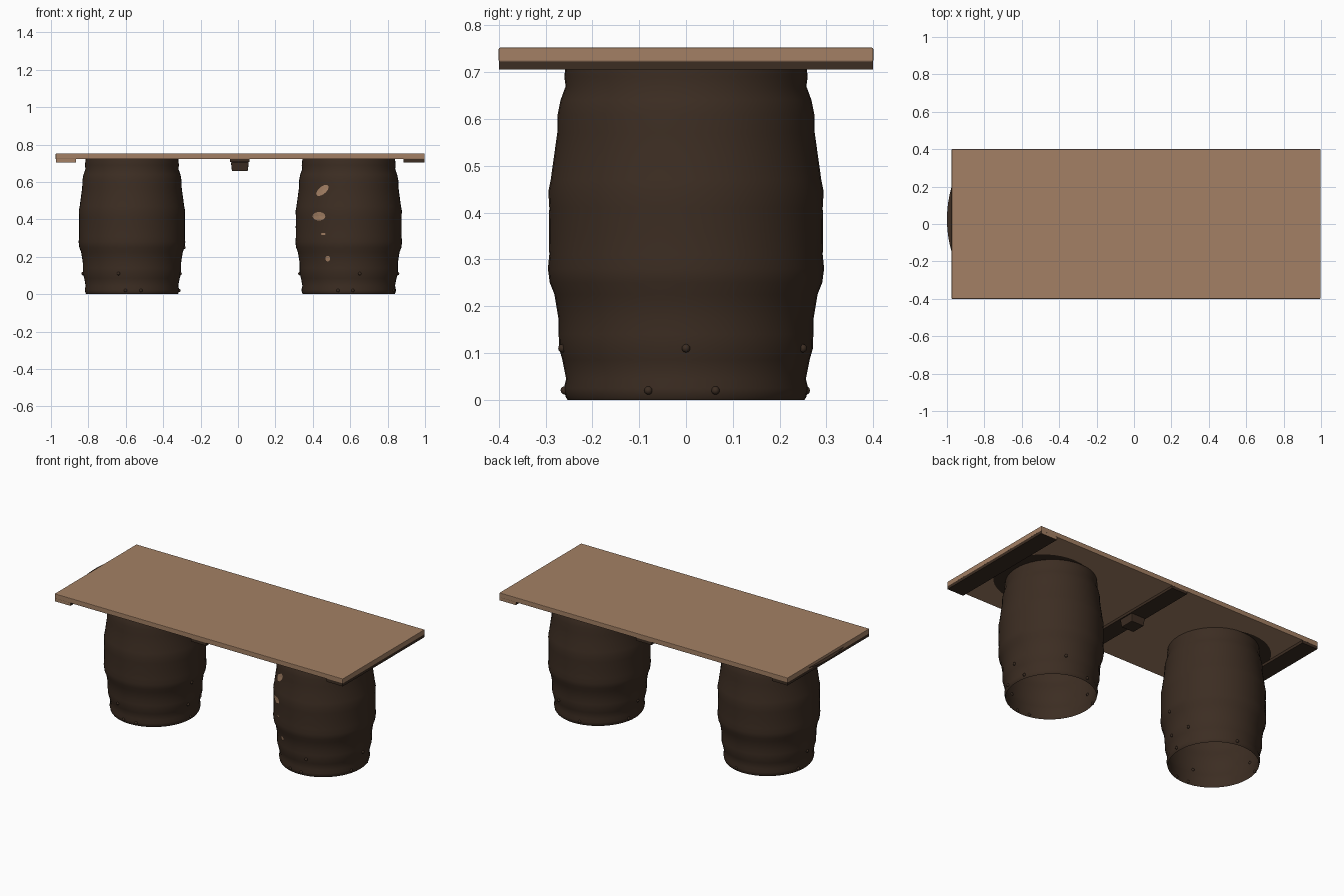
import bpy, bmesh, math
from mathutils import Vector

cube = bpy.data.objects.get("Cube")
if cube:
    bpy.data.objects.remove(cube)


def material(name, rgb):
    m = bpy.data.materials.new(name)
    m.use_nodes = True
    col = (*rgb, 1)
    m.diffuse_color = col
    m.node_tree.nodes["Principled BSDF"].inputs["Base Color"].default_value = col
    return m


LIGHT = material("light wood", (0.37, 0.217, 0.128))
DARK = material("dark wood", (0.045, 0.026, 0.016))


def finish(bm, name, mats, smooth=False, fix_normals=True):
    if fix_normals:
        bmesh.ops.recalc_face_normals(bm, faces=bm.faces)
    me = bpy.data.meshes.new(name)
    bm.to_mesh(me)
    bm.free()
    ob = bpy.data.objects.new(name, me)
    bpy.context.collection.objects.link(ob)
    for m in mats:
        me.materials.append(m)
    if smooth:
        bpy.ops.object.select_all(action="DESELECT")
        ob.select_set(True)
        bpy.context.view_layer.objects.active = ob
        bpy.ops.object.shade_smooth_by_angle(angle=math.radians(40))
    return ob


def box(name, lo, hi, mats, bevel=0.0, taper=1.0, rule=None):
    """Box between two corners; taper narrows the bottom; rule picks a material by normal."""
    lo, hi = Vector(lo), Vector(hi)
    mid, size = (lo + hi) / 2, hi - lo
    bm = bmesh.new()
    bmesh.ops.create_cube(bm, size=1)
    for v in bm.verts:
        k = taper if v.co.z < 0 else 1
        v.co = mid + Vector((v.co.x * size.x * k, v.co.y * size.y * k, v.co.z * size.z))
    if bevel:
        bmesh.ops.bevel(bm, geom=bm.edges[:], offset=bevel, segments=2,
                        affect="EDGES", profile=0.5)
    bmesh.ops.recalc_face_normals(bm, faces=bm.faces)
    bm.normal_update()
    if rule:
        for f in bm.faces:
            f.material_index = rule(f.normal)
    return finish(bm, name, mats)


# Barrel outline as (radius, height), with raised hoops; slightly oval
PROFILE = [(0.253, 0), (0.257, 0.006), (0.261, 0.025), (0.256, 0.045), (0.264, 0.085),
           (0.271, 0.11), (0.272, 0.14), (0.272, 0.17), (0.281, 0.225), (0.291, 0.25),
           (0.295, 0.28), (0.292, 0.31), (0.293, 0.36), (0.292, 0.41), (0.294, 0.445),
           (0.289, 0.47), (0.282, 0.52), (0.275, 0.57), (0.274, 0.61), (0.268, 0.64),
           (0.257, 0.67), (0.26, 0.69), (0.256, 0.722)]
OVAL = 0.967


def radius_at(z):
    for (r0, z0), (r1, z1) in zip(PROFILE, PROFILE[1:]):
        if z0 <= z <= z1:
            return r0 + (r1 - r0) * (z - z0) / (z1 - z0)
    return PROFILE[-1][0]


def on_barrel(cx, angle, z, out=0.0):
    r = radius_at(z) + out
    return Vector((cx + OVAL * r * math.cos(angle), r * math.sin(angle), z))


def barrel(side, cx, rivets):
    # Open-bottomed shell
    bm = bmesh.new()
    n = 48
    rings = [[bm.verts.new(on_barrel(cx, 2 * math.pi * i / n, z)) for i in range(n)]
             for _, z in PROFILE]
    for a, b in zip(rings, rings[1:]):
        for i in range(n):
            j = (i + 1) % n
            bm.faces.new((a[i], a[j], b[j], b[i]))
    finish(bm, side + "_barrel", [DARK], True, fix_normals=False)

    # Rivets around the lower hoops
    bm = bmesh.new()
    for z, angles in rivets.items():
        for a in angles:
            ret = bmesh.ops.create_uvsphere(bm, u_segments=10, v_segments=6, radius=0.009)
            bmesh.ops.translate(bm, verts=ret["verts"],
                                vec=on_barrel(cx, math.radians(a), z))
    finish(bm, side + "_barrel_rivets", [DARK], True)


LEFT_X, RIGHT_X = 0.592, -0.567
barrel("left", LEFT_X, {0.11: (0, 67, 180, 283), 0.02: (-18, 14, 100, 166, 257, 275)})
barrel("right", RIGHT_X, {0.25: (-8,), 0.11: (-10, 18, 180, 254), 0.02: (-3, 80, 166, 262, 281)})


# Worn pale patches on the front of the left barrel
def worn_patch(index, x, z, w, h, tilt):
    bm = bmesh.new()

    def place(u, v):
        angle = -math.acos((x + u - LEFT_X) / (OVAL * radius_at(z + v)))
        return bm.verts.new(on_barrel(LEFT_X, angle, z + v, 0.003))

    centre = place(0, 0)
    ring = []
    for i in range(14):
        a = 2 * math.pi * i / 14
        u = w * math.cos(a)
        ring.append(place(u, h * math.sin(a) + tilt * u))
    for i, v in enumerate(ring):
        bm.faces.new((centre, v, ring[(i + 1) % len(ring)]))
    finish(bm, "worn_patch_%d" % index, [LIGHT], fix_normals=False)


for i, spec in enumerate([(0.453, 0.555, 0.033, 0.024, 0.55), (0.434, 0.417, 0.034, 0.023, 0),
                          (0.457, 0.322, 0.012, 0.006, 0), (0.481, 0.19, 0.013, 0.015, 0)]):
    worn_patch(i + 1, *spec)

# Table top
box("table_top", (-0.975, -0.4, 0.722), (0.997, 0.4, 0.752), [LIGHT], 0.003)

# Battens under the board, each with one pale sawn end
box("left_batten", (0.885, -0.399, 0.705), (0.996, 0.399, 0.724), [DARK, LIGHT],
    rule=lambda n: int(n.y > 0.9))
box("right_batten", (-0.974, -0.399, 0.705), (-0.867, 0.399, 0.724), [DARK, LIGHT],
    rule=lambda n: int(n.y < -0.9))
box("middle_batten", (-0.043, -0.399, 0.706), (0.062, 0.399, 0.724), [DARK])
box("middle_block", (-0.038, -0.05, 0.658), (0.058, 0.05, 0.706), [DARK], 0.004, taper=0.88)

# Dark stains on the underside between each barrel and its batten
for side, cx, sign in (("left", LEFT_X, 1), ("right", RIGHT_X, -1)):
    bm = bmesh.new()
    bmesh.ops.create_circle(bm, cap_ends=True, segments=40, radius=0.27)
    for v in bm.verts:
        v.co.x = cx + v.co.x + 0.06 * sign
        v.co.z = 0.7205
    bmesh.ops.reverse_faces(bm, faces=bm.faces[:])
    finish(bm, side + "_underside_stain", [DARK], fix_normals=False)

# Thin bowed lip on the right end
bm = bmesh.new()
lip = []
for i in range(13):
    t = 1 - i / 6
    lip.append(bm.verts.new((-0.972 - 0.028 * (1 - t * t), 0.025 + 0.185 * t, 0.735)))
bm.faces.new(lip)
finish(bm, "right_end_lip", [DARK], fix_normals=False)
